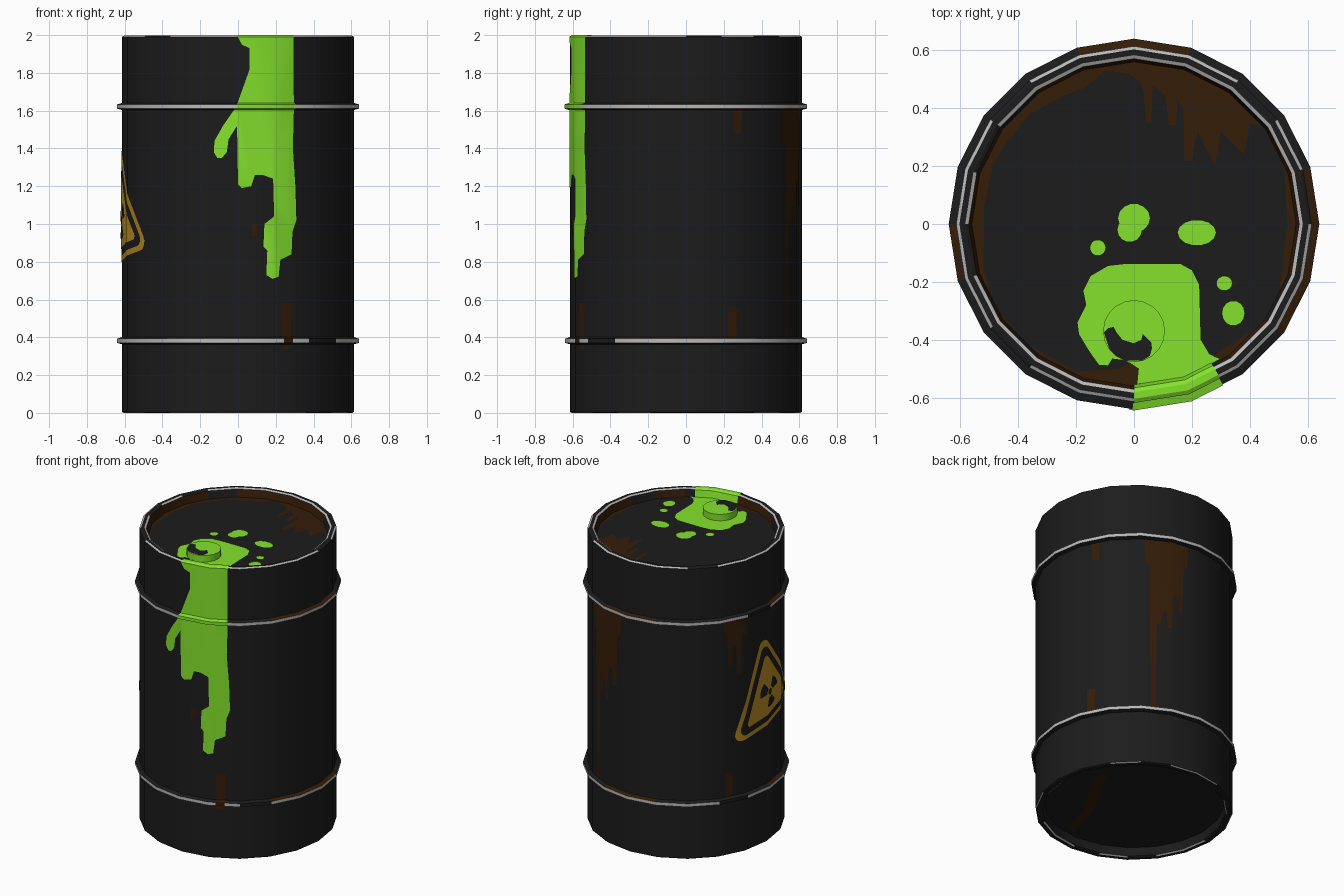
import bpy, bmesh, math, random
from math import sin, cos, pi, radians

if "Cube" in bpy.data.objects:
    bpy.data.objects.remove(bpy.data.objects["Cube"])

random.seed(11)
N, R, STEP = 20, 0.614, 2 * pi / 20
RINGS = (0.382, 1.622)


def mat(name, rgb):
    m = bpy.data.materials.new(name)
    m.diffuse_color = [((c / 255 + 0.055) / 1.055) ** 2.4 for c in rgb] + [1]
    m.use_nodes = True
    m.node_tree.nodes["Principled BSDF"].inputs["Base Color"].default_value = m.diffuse_color
    return m


DARK = mat("charcoal_paint", (28, 28, 28))
WEAR = mat("bare_steel", (186, 186, 186))
RUST = mat("rust", (53, 29, 8))
GOO = mat("green_slime", (132, 226, 44))
YELLOW = mat("sign_yellow", (190, 143, 36))
MATS = [DARK, WEAR, RUST, GOO, YELLOW]


def finish(name, bm, mats):
    me = bpy.data.meshes.new(name)
    bm.to_mesh(me)
    bm.free()
    for m in mats:
        me.materials.append(m)
    me.shade_smooth()
    me.set_sharp_from_angle(angle=radians(25))
    ob = bpy.data.objects.new(name, me)
    bpy.context.collection.objects.link(ob)
    return ob


def facet_point(u, r, z):
    """Point on the 20-sided prism; u counts facets."""
    k = math.floor(u + 1e-6)
    f = u - k
    a, b = k * STEP, (k + 1) * STEP
    return (r * (cos(a) * (1 - f) + cos(b) * f), r * (sin(a) * (1 - f) + sin(b) * f), z)


def lathe(name, profile, us, pick):
    bm = bmesh.new()
    rows = [[bm.verts.new(facet_point(u, r, z)) for u in us] for r, z in profile]
    for i in range(len(rows) - 1):
        for k in range(len(us) - 1):
            f = bm.faces.new((rows[i][k], rows[i][k + 1], rows[i + 1][k + 1], rows[i + 1][k]))
            f.material_index = MATS.index(pick(i, k))
    bmesh.ops.remove_doubles(bm, verts=bm.verts, dist=1e-5)
    return finish(name, bm, MATS)


def outline_mesh(pts):
    bm = bmesh.new()
    f = bm.faces.new([bm.verts.new((x, y, 0)) for x, y in pts])
    f.normal_update()
    if f.normal.z < 0:
        f.normal_flip()
    bmesh.ops.triangulate(bm, faces=bm.faces[:])
    return bm


def wall_radius(z):
    d = min(abs(z - c) for c in RINGS)
    return R + 0.026 * max(0, min(1, (0.019 - d) / 0.008))


def wall_decal(name, pts, m, angle, off=0.003):
    """Wrap an outline (arc length, height) around the drum wall."""
    bm = outline_mesh([(angle / 18 + x / (R * STEP), z) for x, z in pts])
    cuts = [((k, 0, 0), (1, 0, 0)) for k in range(-5, 30)]
    cuts += [((0, c + d, 0), (0, 1, 0)) for c in RINGS for d in (-0.019, -0.011, 0.011, 0.019)]
    for co, no in cuts:
        bmesh.ops.bisect_plane(bm, geom=bm.verts[:] + bm.edges[:] + bm.faces[:],
                               plane_co=co, plane_no=no, dist=1e-5)
    for v in bm.verts:
        v.co = facet_point(v.co.x, wall_radius(v.co.y) + off, v.co.y)
    return finish(name, bm, [m])


def flat_decal(name, pts, m, z):
    bm = outline_mesh(pts)
    for v in bm.verts:
        v.co.z = z
    return finish(name, bm, [m])


def ellipse(cx, cy, rx, ry, n=14):
    return [(cx + rx * cos(2 * pi * i / n), cy + ry * sin(2 * pi * i / n)) for i in range(n)]


# Drum shell: recessed bottom, two hoops, rolled rim, recessed lid
prof = [(0, 0.06), (0.56, 0.06), (0.57, 0.006), (0.58, 0), (0.606, 0), (R, 0.006)]
kinds = ["d", "d", "w", "d", "w"]
for c in RINGS:
    prof += [(R, c - 0.019), (0.64, c - 0.011), (0.64, c + 0.011), (R, c + 0.019)]
    kinds += ["d", "d", "h", "r"]
prof += [(R, 1.991), (0.603, 1.997), (0.583, 1.997), (0.571, 1.991), (0.56, 1.94), (0, 1.94)]
kinds += ["d", "w", "d", "w", "i", "l"]


def shell_pick(i, k):
    kind, q = kinds[i], random.random()
    if kind == "w":
        return WEAR if q < (0.9 if i > 6 else 0.5) else DARK
    if kind == "h":
        return WEAR if q < 0.94 else DARK
    if kind == "r":
        return RUST if k in (0, 4, 5, 10, 18, 19) else DARK
    if kind == "i":
        return DARK if k in (2, 7, 12, 16, 18) else RUST
    return RUST if kind == "l" else DARK


lathe("drum_shell", prof, range(N + 1), shell_pick)

# Clean paint on the lid, leaving a ragged rusty border
flat_decal("lid_paint", [
    (-.02, .52), (.02, .49), (.035, .45), (.04, .35), (.06, .35), (.065, .48), (.11, .44), (.12, .34),
    (.145, .34), (.15, .43), (.17, .4), (.175, .22), (.2, .22), (.22, .32), (.28, .2), (.3, .32),
    (.38, .24), (.4, .35), (.48, .32), (.52, .18), (.53, 0), (.5, -.24), (.44, -.35), (.34, -.41),
    (.24, -.48), (.0, -.47), (-.05, -.5), (-.2, -.51), (-.36, -.42), (-.48, -.29), (-.52, -.15),
    (-.52, .05), (-.49, .2), (-.44, .28), (-.36, .38), (-.25, .44), (-.17, .47), (-.1, .53)], DARK, 1.942)

# Filler cap with slime and a clear patch
bm = bmesh.new()
bmesh.ops.create_cone(bm, cap_ends=True, segments=20, radius1=0.107, radius2=0.107, depth=0.05)
bmesh.ops.translate(bm, verts=bm.verts, vec=(0, -0.37, 1.965))
finish("filler_cap", bm, [GOO])
flat_decal("cap_clear_patch", [
    (-.104, -.375), (-.09, -.36), (-.07, -.355), (-.06, -.375), (-.04, -.4), (.0, -.412), (.025, -.4),
    (.03, -.38), (.06, -.41), (.062, -.43), (.055, -.455), (.03, -.471), (-.03, -.471),
    (-.063, -.455), (-.085, -.432)], DARK, 1.992)

# Slime: lid puddle, splashes, over the rim, down the wall
flat_decal("slime_puddle", [
    (-.09, -.145), (-.03, -.138), (.16, -.138), (.2, -.16), (.225, -.21), (.23, -.4), (.26, -.45),
    (.3, -.466), (.173, -.53), (.01, -.553), (.015, -.5), (-.03, -.47), (-.075, -.465), (-.09, -.488),
    (-.12, -.487), (-.14, -.46), (-.16, -.43), (-.19, -.38), (-.195, -.34), (-.165, -.28),
    (-.175, -.23), (-.15, -.18)], GOO, 1.946)
for i, s in enumerate([(0, .02, .055, .05), (-.015, -.02, .042, .042), (.217, -.03, .066, .044),
                       (-.125, -.082, .028, .028), (.312, -.205, .028, .026), (.343, -.308, .04, .044)]):
    flat_decal(f"slime_splash_{i}", ellipse(*s), GOO, 1.946 + i * 0.0004)
lathe("slime_over_rim", [(.617, 1.985), (.618, 1.991), (.604, 2), (.581, 2), (.566, 1.991), (.555, 1.944)],
      [15, 16, 16.62], lambda i, k: GOO)
run = [(0, 1.989), (.02, 1.95), (.062, 1.93), (.062, 1.82), (.03, 1.73), (-.01, 1.62), (-.08, 1.52),
       (-.125, 1.44), (-.128, 1.38), (-.11, 1.35), (-.085, 1.35), (-.06, 1.38), (-.05, 1.45),
       (-.005, 1.52), (.0, 1.21), (.02, 1.19), (.07, 1.2), (.09, 1.26), (.13, 1.26), (.185, 1.24),
       (.19, 1.04), (.14, 1.0), (.135, .88), (.155, .86), (.15, .73), (.18, .71), (.215, .72),
       (.225, .81), (.285, .84), (.29, .96), (.31, 1.02), (.305, 1.2), (.292, 1.4), (.297, 1.6),
       (.295, 1.989)]
wall_decal("slime_run", [(R * math.asin(x / R), z) for x, z in run], GOO, 270, 0.004)

# Warning sign: stacked rounded triangles and a three-bladed mark
TILT, SIGN = radians(10), 183


def spun(pts):
    return [(x * cos(TILT) - y * sin(TILT), 1.02 + x * sin(TILT) + y * cos(TILT)) for x, y in pts]


def tri(size, rnd):
    pts = []
    for c in (90, 210, 330):
        cx, cy = (size - rnd) * cos(radians(c)), (size - rnd) * sin(radians(c))
        pts += [(cx + rnd * cos(radians(c + d)), cy + rnd * sin(radians(c + d))) for d in (-60, -30, 0, 30, 60)]
    return spun(pts)


wall_decal("sign_border", tri(.378, .045), YELLOW, SIGN, 0.002)
wall_decal("sign_gap", tri(.33, .035), DARK, SIGN, 0.004)
wall_decal("sign_field", tri(.265, .02), YELLOW, SIGN, 0.006)
for c in (30, 150, 270):
    arc = [radians(c + d) for d in (-30, -15, 0, 15, 30)]
    blade = [(.1 * cos(a), .1 * sin(a)) for a in arc] + [(.035 * cos(a), .035 * sin(a)) for a in arc[::-1]]
    wall_decal(f"sign_blade_{c}", spun(blade), DARK, SIGN, 0.008)
wall_decal("sign_hub", spun(ellipse(0, 0, .022, .022, 10)), DARK, SIGN, 0.008)


# Rust streaks: ragged drips hanging from a height (angle, width, top, drip lengths)
def streak(name, angle, width, top, drips):
    w = width / len(drips)
    pts = [(width / 2, top), (-width / 2, top)]
    for i, d in enumerate(drips):
        x = -width / 2 + i * w
        pts += [(x + w * .1, top - d), (x + w * .8, top - d * .98 - .01)]
    wall_decal(name, pts, RUST, angle, 0.002)


streak("rust_back", 70, .29, 1.603, [.18, 1.2, .6, .5, .62, .38, .5, .15])
streak("rust_back_left", 155, .16, 1.603, [.1, .3, .18, .38, .1])
streak("rust_right_upper", 27, .05, 1.603, [.12, .12])
streak("rust_right_lower", 24, .055, .56, [.159, .159])
streak("rust_left_lower", 151, .055, .56, [.159, .159])
streak("rust_front_lower", 295, .06, .58, [.24, .24])
streak("rust_under_slime", 278, .03, 1.0, [.06, .06])
flat_decal("rust_bottom", [(.05, -.52), (.12, -.5), (.2, -.25), (.4, .1), (.36, .17), (.14, -.22)], RUST, 0.058)
bpy.data.objects["rust_bottom"].data.flip_normals()
